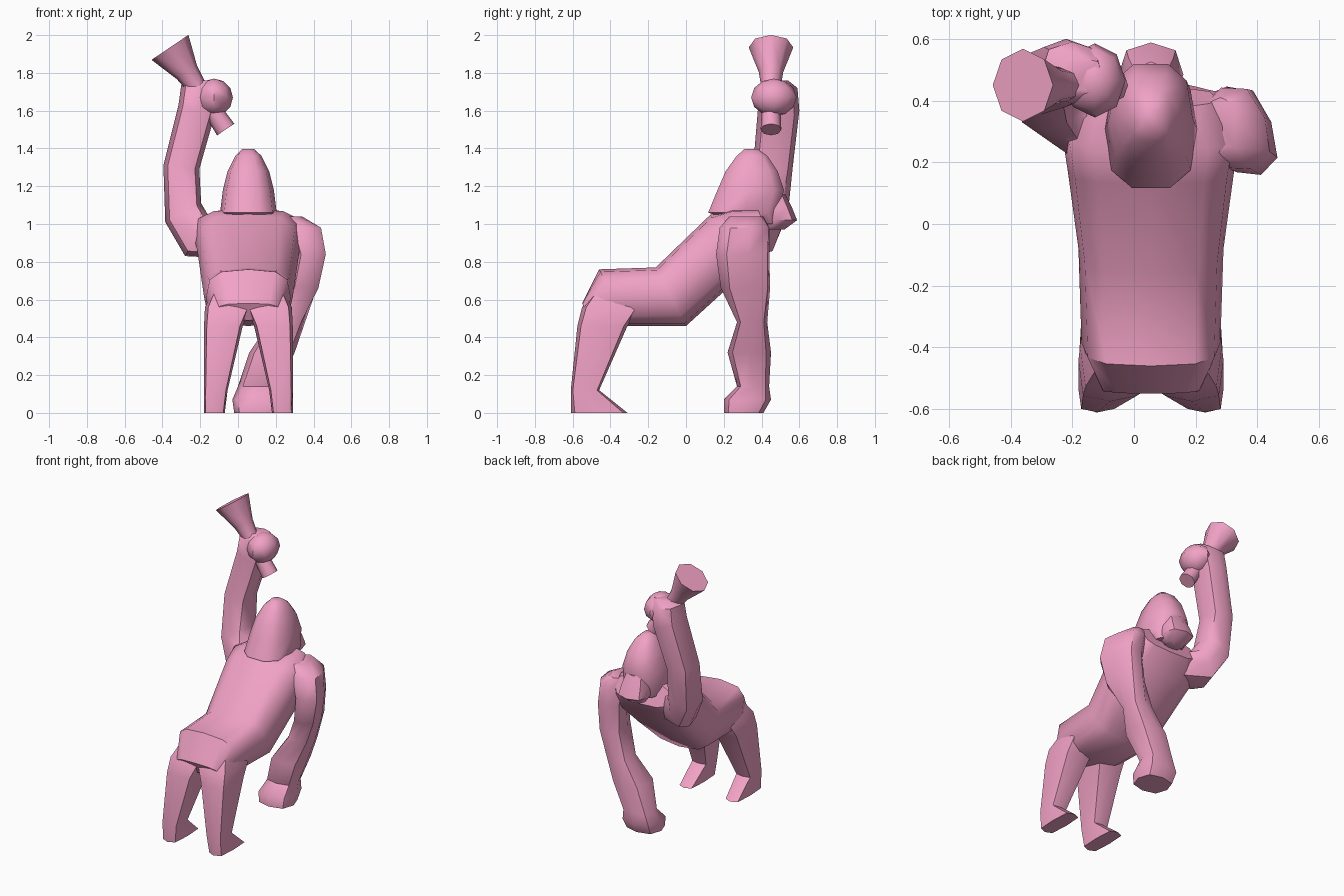
import bpy, bmesh, math
from mathutils import Vector, Matrix

if "Cube" in bpy.data.objects:
    bpy.data.objects.remove(bpy.data.objects["Cube"])

CX = 0.055  # body centre line
pink = bpy.data.materials.new("pink")
pink.diffuse_color = (0.88, 0.36, 0.56, 1)
pink.use_nodes = True
pink.node_tree.nodes["Principled BSDF"].inputs["Base Color"].default_value = pink.diffuse_color


def finish(bm, name, angle=50):
    bmesh.ops.recalc_face_normals(bm, faces=bm.faces)
    me = bpy.data.meshes.new(name)
    bm.to_mesh(me)
    bm.free()
    ob = bpy.data.objects.new(name, me)
    bpy.context.collection.objects.link(ob)
    me.materials.append(pink)
    bpy.ops.object.select_all(action='DESELECT')
    ob.select_set(True)
    bpy.context.view_layer.objects.active = ob
    bpy.ops.object.shade_smooth_by_angle(angle=math.radians(angle))
    return ob


def loft(name, sections, n=8, power=0.8):
    """Skin rings given as (centre, axis a, axis b); power < 1 squares the ring."""
    bm = bmesh.new()
    rings = []
    for c, a, b in sections:
        ring = []
        for i in range(n):
            t = 2 * math.pi * i / n
            u, v = (math.copysign(abs(f) ** power, f) if abs(f) > 1e-6 else 0
                    for f in (math.cos(t), math.sin(t)))
            ring.append(bm.verts.new(Vector(c) + Vector(a) * u + Vector(b) * v))
        rings.append(ring)
    for r, s in zip(rings, rings[1:]):
        for i in range(n):
            j = (i + 1) % n
            bm.faces.new((r[i], r[j], s[j], s[i]))
    bm.faces.new(rings[0])
    bm.faces.new(rings[-1])
    return finish(bm, name)


def slab(z, x0, x1, y0, y1, turn=0.0):
    """Horizontal ring filling an x / y range."""
    rot = Matrix.Rotation(math.radians(turn), 3, 'Z')
    return (((x0 + x1) / 2, (y0 + y1) / 2, z),
            rot @ Vector(((x1 - x0) / 2, 0, 0)), rot @ Vector((0, (y1 - y0) / 2, 0)))


def body_ring(top, bottom, w):
    """Ring across the body between a back point and a belly point (y, z)."""
    t, b = Vector((CX, *top)), Vector((CX, *bottom))
    return ((t + b) / 2, (w, 0, 0), (t - b) / 2)


# torso, from rump to shoulders
loft("torso", [
    body_ring((-0.55, 0.58), (-0.50, 0.49), 0.17),
    body_ring((-0.46, 0.76), (-0.31, 0.46), 0.225),
    body_ring((-0.16, 0.77), (0.0, 0.46), 0.235),
    body_ring((0.13, 1.05), (0.22, 0.66), 0.27),
    body_ring((0.24, 1.08), (0.36, 0.80), 0.29),
    body_ring((0.38, 1.08), (0.44, 0.93), 0.21),
], n=12, power=0.65)

# hind legs with wedge feet, mirrored about the centre line
for side in ("left", "right"):
    rows = [(0.0, -0.18, -0.07, -0.61, -0.31),
            (0.12, -0.18, -0.055, -0.61, -0.46),
            (0.46, -0.18, 0.025, -0.575, -0.31),
            (0.56, -0.175, 0.07, -0.55, -0.24),
            (0.68, -0.12, 0.06, -0.46, -0.26)]
    if side == "right":
        rows = [(z, 2 * CX - x1, 2 * CX - x0, y0, y1) for z, x0, x1, y0, y1 in rows]
    loft(side + "_hind_leg", [slab(*r) for r in rows], power=0.45)

# supporting arm with its fist on the floor
loft("supporting_arm", [
    slab(0.0, -0.02, 0.22, 0.20, 0.41),
    slab(0.07, -0.03, 0.23, 0.20, 0.45),
    slab(0.14, 0.0, 0.22, 0.27, 0.44),
    slab(0.32, 0.06, 0.30, 0.22, 0.45),
    slab(0.48, 0.17, 0.355, 0.27, 0.43),
    slab(0.66, 0.25, 0.42, 0.18, 0.45, 15),
    slab(0.84, 0.27, 0.45, 0.15, 0.45, 20),
    slab(0.98, 0.23, 0.43, 0.17, 0.45, 20),
    slab(1.04, 0.22, 0.34, 0.23, 0.41),
], power=0.75)

# raised arm: out from the shoulder, then up to the wrist
loft("raised_arm", [
    ((-0.10, 0.29, 0.93), (0, 0.12, 0), (0, 0, 0.11)),
    ((-0.22, 0.36, 0.94), (0, 0.13, 0), (0.06, 0, 0.11)),
    ((-0.29, 0.42, 1.06), (0, 0.12, 0), (0.095, 0, 0.05)),
    ((-0.30, 0.46, 1.30), (0, 0.105, 0), (0.095, 0, -0.01)),
    ((-0.22, 0.49, 1.60), (0, 0.11, 0), (0.095, 0, -0.03)),
    ((-0.20, 0.49, 1.72), (0, 0.10, 0), (0.10, 0, -0.02)),
    ((-0.17, 0.48, 1.76), (0, 0.06, 0), (0.07, 0, 0)),
])

# gripping fist
bm = bmesh.new()
bmesh.ops.create_uvsphere(bm, u_segments=8, v_segments=6, radius=1,
                          matrix=Matrix.Translation((-0.127, 0.465, 1.67))
                          @ Matrix.Diagonal((0.1, 0.12, 0.1, 1)))
finish(bm, "fist")

# flared club held in the fist
start, end = Vector((-0.065, 0.45, 1.50)), Vector((-0.36, 0.45, 1.935))
axis = (end - start).normalized()
across = axis.cross(Vector((0, 1, 0)))
loft("flared_club", [
    (start.lerp(end, t), across * r, Vector((0, r, 0)))
    for t, r in [(0, 0.055), (0.2, 0.05), (0.5, 0.05), (0.7, 0.065), (1, 0.118)]
], power=1)

# domed head
loft("head", [
    slab(1.0, -0.06, 0.17, 0.30, 0.48),
    slab(1.06, -0.095, 0.205, 0.11, 0.50),
    slab(1.18, -0.08, 0.19, 0.16, 0.525),
    slab(1.28, -0.055, 0.165, 0.205, 0.49),
    slab(1.36, -0.015, 0.125, 0.265, 0.435),
    slab(1.398, 0.025, 0.085, 0.31, 0.38),
], n=10, power=0.75)

# muzzle
loft("muzzle", [
    slab(0.97, -0.01, 0.12, 0.42, 0.52),
    slab(1.02, -0.05, 0.16, 0.38, 0.588),
    slab(1.09, -0.04, 0.15, 0.36, 0.56),
    slab(1.16, -0.02, 0.13, 0.36, 0.525),
], power=0.8)
